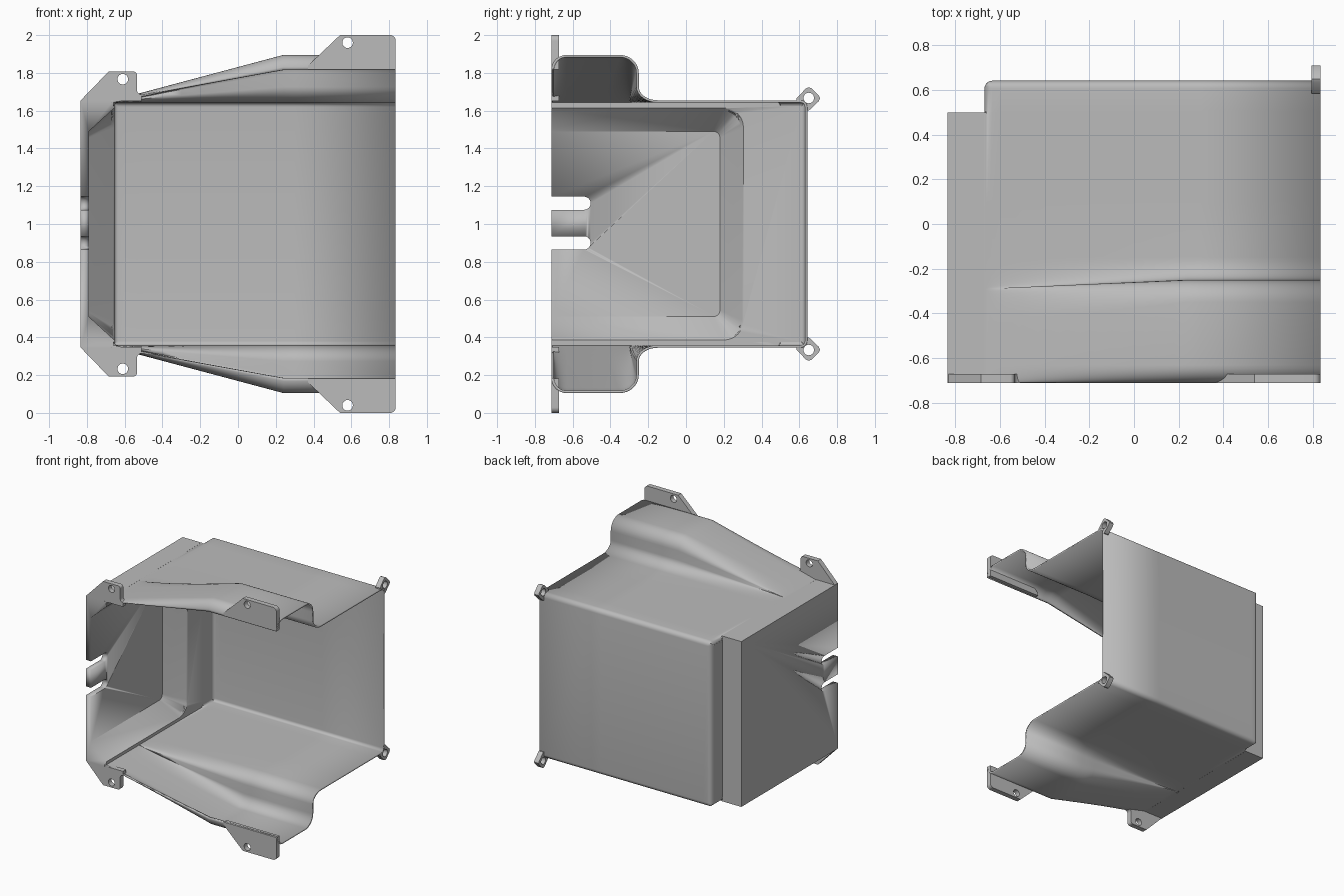
import bpy, bmesh
from math import sin, cos, pi, sqrt
from mathutils import Matrix

cube = bpy.data.objects.get("Cube")
if cube:
    bpy.data.objects.remove(cube, do_unlink=True)

grey = bpy.data.materials.new("plain grey")
grey.use_nodes = True
grey.diffuse_color = (0.5, 0.5, 0.5, 1)
grey.node_tree.nodes["Principled BSDF"].inputs["Base Color"].default_value = (0.5, 0.5, 0.5, 1)

FRONT, BACK, TOP = -0.712, 0.642, 1.655
LEFT, RIGHT, INNER = 0.835, -0.835, -0.67


def add(name, mesh, smooth=True):
    ob = bpy.data.objects.new(name, mesh)
    bpy.context.collection.objects.link(ob)
    mesh.materials.clear()
    mesh.materials.append(grey)
    bpy.ops.object.select_all(action='DESELECT')
    ob.select_set(True)
    bpy.context.view_layer.objects.active = ob
    if smooth:
        bpy.ops.object.shade_smooth_by_angle(angle=0.6)
    return ob


def apply(ob):
    bpy.context.view_layer.objects.active = ob
    for m in list(ob.modifiers):
        bpy.ops.object.modifier_apply(modifier=m.name)


def arc(cx, cy, rx, ry, a0, a1, n=8):
    return [(cx + rx * cos(a0 + (a1 - a0) * i / n), cy + ry * sin(a0 + (a1 - a0) * i / n))
            for i in range(n + 1)]


def loft(name, rings, closed):
    bm = bmesh.new()
    rows = [[bm.verts.new(p) for p in r] for r in rings]
    n = len(rows[0])
    for a, b in zip(rows, rows[1:]):
        for j in range(n if closed else n - 1):
            k = (j + 1) % n
            bm.faces.new((a[j], b[j], b[k], a[k]))
    if closed:
        bm.faces.new(rows[0])
        bm.faces.new(rows[-1])
        bmesh.ops.recalc_face_normals(bm, faces=bm.faces)
    mesh = bpy.data.meshes.new(name)
    bm.to_mesh(mesh)
    bm.free()
    return add(name, mesh)


def box(name, x0, x1, y0, y1, z0, z1):
    return loft(name, [[(x, y0, z0), (x, y1, z0), (x, y1, z1), (x, y0, z1)] for x in (x0, x1)], True)


# Folded shell: top with tapering bulge, back wall, mirrored bottom
def section(x):
    t = max(0, min(1, (x + 0.66) / 0.9))
    s = 1 - t
    h = 0.24 * t
    crest, wall, foot = -0.35 - 0.1 * s, -0.25 - 0.04 * s, -0.15
    pts = arc(FRONT + 0.08, 0.67, 0.08, 0.33, pi, pi / 2)
    pts += arc(crest, 0.6, wall - crest, 0.4, pi / 2, 0)
    pts += arc(foot, 0.3, foot - wall, 0.3, pi, 1.5 * pi)
    pts = [(y, TOP + h * u) for y, u in pts]
    r = 0.035
    pts += [(y, TOP) for y in (0.1, 0.495, 0.505)]
    pts += arc(BACK - r, TOP - r, r, r, pi / 2, 0, 6)
    # Rounded end beside the step
    k = max(0, r - (x - INNER))
    d = r - sqrt(max(0, r * r - k * k))
    pts = [(min(y, BACK - d), min(z, TOP - d)) if y > 0.5 else (y, z) for y, z in pts]
    pts += [(y, 2 - z) for y, z in reversed(pts)]
    return [(x, y, z) for y, z in pts]


stations = [INNER + 0.035 * (1 - cos(i * pi / 10)) for i in range(6)]
stations += [-0.6 + 0.1 * i for i in range(8)] + [0.18, 0.24, 0.3, LEFT]
shell = loft("folded_shell", [section(x) for x in stations], False)
solid = shell.modifiers.new("thickness", 'SOLIDIFY')
solid.thickness = 0.013
solid.offset = -1
apply(shell)

# Thick side wall and the inner wall panel behind it
side = box("side_block", RIGHT, -0.66, FRONT, 0.5, 2 - TOP, TOP)
panel = box("side_panel", INNER, -0.655, FRONT + 0.002, BACK - 0.03, 2.03 - TOP, TOP - 0.03)


# Flared pocket and two slots, cut out of the side wall
def pocket_ring(x):
    d = (x + 0.79) * 0.92
    r, y, z = 0.035 + d * 0.55, 0.18 + d, 0.49 + d
    pts = [(-0.9, 1 - z)] + arc(y - r, 1 - z + r, r, r, -pi / 2, 0)
    pts += arc(y - r, 1 + z - r, r, r, 0, pi / 2) + [(-0.9, 1 + z)]
    return [(x, a, b) for a, b in pts]


def slot_ring(x, z):
    r = 0.035
    pts = [(-0.9, z - r)] + arc(-0.505 - r, z, r, r, -pi / 2, pi / 2, 12) + [(-0.9, z + r)]
    return [(x, a, b) for a, b in pts]


cutters = [loft("pocket_cutter", [pocket_ring(x) for x in (-0.79, -0.6)], True)]
for z in (0.9, 1.11):
    cutters.append(loft("slot_cutter", [slot_ring(x, z) for x in (-0.9, -0.7)], True))
for ob in (side, panel):
    for c in cutters:
        m = ob.modifiers.new("cut", 'BOOLEAN')
        m.operation = 'DIFFERENCE'
        m.object = c
        m.solver = 'EXACT'
    apply(ob)
for c in cutters:
    bpy.data.objects.remove(c, do_unlink=True)


# Flat drilled plates, filled from an outline and a round hole
def drilled_plate(name, outline, hole, thick, matrix):
    cu = bpy.data.curves.new(name, 'CURVE')
    cu.dimensions = '2D'
    cu.fill_mode = 'BOTH'
    cu.extrude = thick / 2
    for pts in (outline, arc(*hole, 0.028, 0.028, 0, 2 * pi, 24)[:-1]):
        sp = cu.splines.new('POLY')
        sp.points.add(len(pts) - 1)
        for p, (a, b) in zip(sp.points, pts):
            p.co = (a, b, 0, 1)
        sp.use_cyclic_u = True
    tmp = bpy.data.objects.new(name + "_curve", cu)
    bpy.context.collection.objects.link(tmp)
    dg = bpy.context.evaluated_depsgraph_get()
    mesh = bpy.data.meshes.new_from_object(tmp.evaluated_get(dg))
    bpy.data.objects.remove(tmp, do_unlink=True)
    mesh.transform(matrix)
    bm = bmesh.new()
    bm.from_mesh(mesh)
    bmesh.ops.remove_doubles(bm, verts=bm.verts, dist=0.0001)
    bmesh.ops.recalc_face_normals(bm, faces=bm.faces)
    bm.to_mesh(mesh)
    bm.free()
    mesh.name = name
    return add(name, mesh)


upright = Matrix.Translation((0, FRONT + 0.02, 0)) @ Matrix.Rotation(pi / 2, 4, 'X')
sideways = Matrix(((0, 0, 1, LEFT - 0.02), (1, 0, 0, 0), (0, 1, 0, 0), (0, 0, 0, 1)))

wide_tab = [(0.37, 1.817), (LEFT, 1.817)] + arc(LEFT - 0.03, 1.97, 0.03, 0.03, 0, pi / 2) \
    + [(0.54, 2), (0.37, 1.838)]
small_tab = [(RIGHT, TOP - 0.003), (-0.685, 1.807)] + arc(-0.555, 1.787, 0.02, 0.02, pi / 2, 0) \
    + arc(-0.51, 1.71, 0.025, 0.025, pi, 1.5 * pi) + [(-0.51, TOP - 0.003)]
back_lug = [(0.585, 1.665), (0.635, 1.718), (0.65, 1.724), (0.665, 1.718),
            (0.703, 1.68), (0.71, 1.665), (0.703, 1.65), (0.65, 1.6), (0.63, 1.6), (0.63, 1.645), (0.585, 1.645)]

for level in ("upper", "lower"):
    def flip(pts):
        return pts if level == "upper" else [(a, 2 - b) for a, b in pts]
    drilled_plate(level + "_wide_tab", flip(wide_tab), flip([(0.58, 1.96)])[0], 0.04, upright)
    drilled_plate(level + "_small_tab", flip(small_tab), flip([(-0.61, 1.767)])[0], 0.04, upright)
    drilled_plate(level + "_back_lug", flip(back_lug), flip([(0.65, 1.667)])[0], 0.04, sideways)
